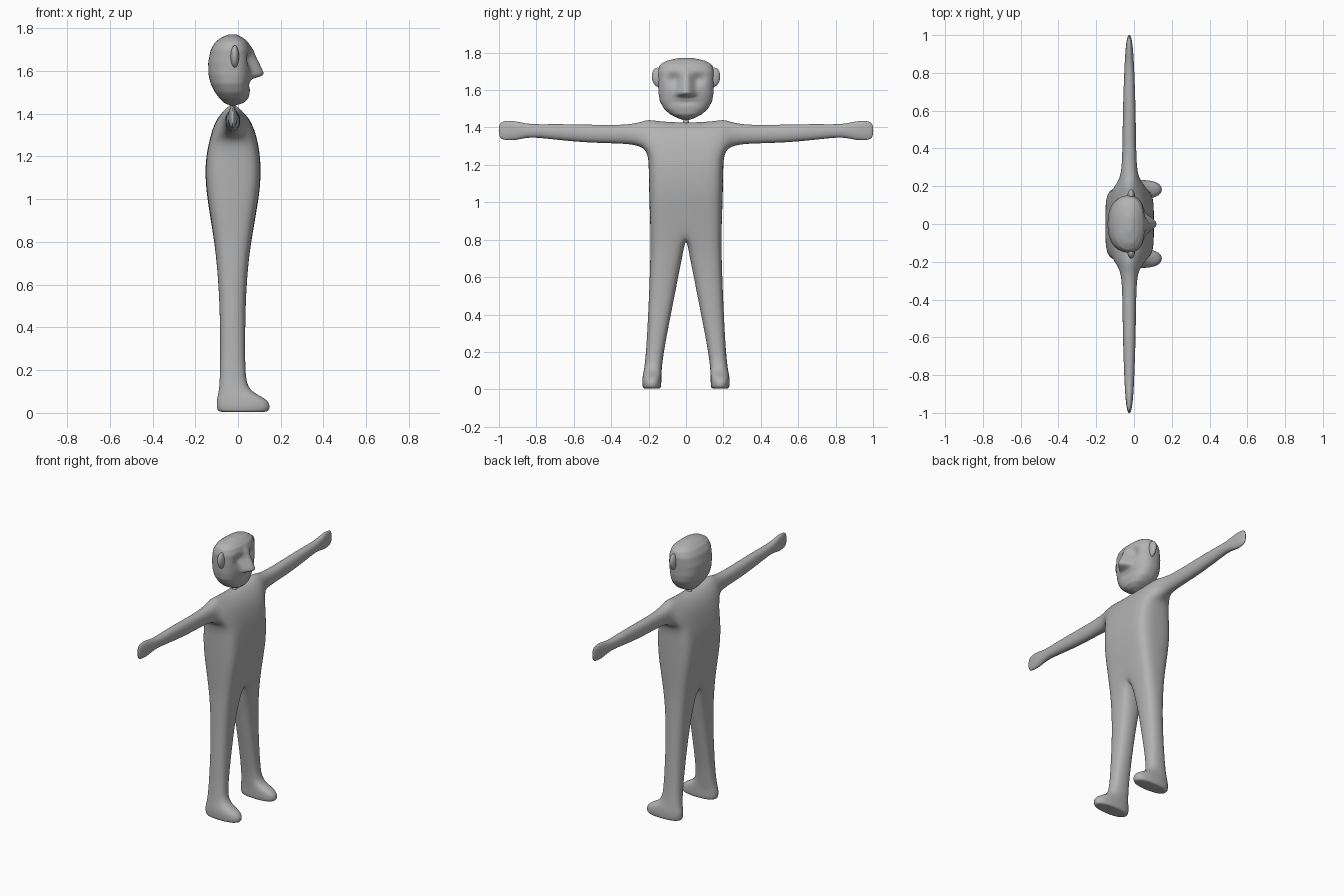
import bpy, bmesh, math

if "Cube" in bpy.data.objects:
    bpy.data.objects.remove(bpy.data.objects["Cube"])

grey = bpy.data.materials.new("clay_grey")
grey.diffuse_color = (0.45, 0.45, 0.45, 1)
grey.use_nodes = True
grey.node_tree.nodes["Principled BSDF"].inputs["Base Color"].default_value = grey.diffuse_color
CX = -0.025  # body axis, slightly behind the centre


def finish(bm, name, levels):
    bmesh.ops.recalc_face_normals(bm, faces=bm.faces)
    me = bpy.data.meshes.new(name)
    bm.to_mesh(me)
    bm.free()
    ob = bpy.data.objects.new(name, me)
    bpy.context.collection.objects.link(ob)
    me.materials.append(grey)
    me.polygons.foreach_set("use_smooth", [True] * len(me.polygons))
    sub = ob.modifiers.new("smooth", 'SUBSURF')
    sub.levels = sub.render_levels = levels
    return ob


def half_ring(bm, z, xb, xf, yi, yo, k):
    """Eight points: inner back, back, outer back, outer, outer front, front, inner front, inner."""
    c, m, g = (xb + xf) / 2, (yi + yo) / 2, 2 / 3 + k / 3
    hx, hy = (xf - xb) / 2 / g, (yo - yi) / 2 / g
    leg = yi > 0
    if not leg:
        m, hy = yo / 2, yo / 2
    ik = k if leg else 1
    pts = [(-ik, -ik), (-1, 0), (-k, k), (0, 1), (k, k), (1, 0), (ik, -ik), (0, -1)]
    return [bm.verts.new((c + a * hx, m + b * hy, z)) for a, b in pts]


# body: half torso and leg as stacked rings, arm lofted from the shoulder, then mirrored
bm = bmesh.new()
torso = [(1.43, -0.052, 0.002, 0, 0.205, 0.9), (1.37, -0.105, 0.060, 0, 0.205, 0.9),
         (1.27, -0.132, 0.090, 0, 0.205, 0.9), (1.17, -0.150, 0.103, 0, 0.202, 0.9),
         (1.05, -0.146, 0.100, 0, 0.200, 0.9), (0.93, -0.128, 0.080, 0, 0.196, 0.9),
         (0.82, -0.112, 0.063, 0, 0.192, 0.9)]
legs = [(0.72, -0.101, 0.050, 0.018, 0.190, 0.85), (0.56, -0.088, 0.037, 0.050, 0.195, 0.8),
        (0.38, -0.083, 0.033, 0.085, 0.203, 0.8), (0.20, -0.083, 0.033, 0.120, 0.213, 0.8),
        (0.10, -0.088, 0.043, 0.131, 0.224, 0.8), (0.065, -0.100, 0.148, 0.132, 0.234, 0.8),
        (0.008, -0.100, 0.150, 0.132, 0.234, 0.8), (0.003, -0.075, 0.12, 0.145, 0.22, 0.8)]
rings = [half_ring(bm, *r) for r in torso + legs]
for v in rings[0][2:5]:
    v.co.z += 0.014
last = len(torso) - 1
for i in range(len(rings) - 1):
    for j in range(8):
        if i < last and j >= 6:          # torso is open at the mirror plane
            continue
        if i < 2 and j in (2, 3):        # shoulder opening for the arm
            continue
        a, b, n = rings[i], rings[i + 1], (j + 1) % 8
        bm.faces.new((a[j], a[n], b[n], b[j]))
bm.faces.new(rings[-1])
t = rings[0]
bm.faces.new((t[0], t[1], t[5], t[6]))
bm.faces.new((t[1], t[2], t[3], t[4], t[5]))
# arm stations: y, bottom z, top z, half depth
A, B, C = rings[2], rings[1], rings[0]
prev = [A[2], A[3], A[4], B[4], C[4], C[3], C[2], B[2]]
arm = [(0.25, 1.305, 1.425, 0.046), (0.34, 1.315, 1.412, 0.037), (0.52, 1.318, 1.415, 0.035),
       (0.70, 1.335, 1.419, 0.031), (0.84, 1.352, 1.415, 0.025), (0.91, 1.330, 1.435, 0.021),
       (0.97, 1.332, 1.437, 0.015), (1.003, 1.345, 1.42, 0.006)]
for y, lo, hi, hx in arm:
    cz, hz = (lo + hi) / 2, (hi - lo) / 2 / 0.92
    hx /= 0.92
    ring = [bm.verts.new((CX + a * hx, y, cz + b * hz)) for a, b in
            [(-.75, -.75), (0, -1), (.75, -.75), (1, 0), (.75, .75), (0, 1), (-.75, .75), (-1, 0)]]
    for j in range(8):
        n = (j + 1) % 8
        bm.faces.new((prev[j], prev[n], ring[n], ring[j]))
    prev = ring
bm.faces.new(prev)
for v in bm.verts:
    if abs(v.co.y) < 1e-4:
        v.co.y = 0
loose = [v for v in bm.verts if not v.link_faces]
bmesh.ops.delete(bm, geom=loose, context='VERTS')
dup = bmesh.ops.duplicate(bm, geom=bm.verts[:] + bm.edges[:] + bm.faces[:])
for v in dup["geom"]:
    if isinstance(v, bmesh.types.BMVert):
        v.co.y *= -1
bmesh.ops.remove_doubles(bm, verts=bm.verts, dist=1e-4)
finish(bm, "body", 3)

# head: profile rows of z, back x, front x, half width
rows = [(1.438, -0.035, -0.015, 0.010), (1.45, -0.065, 0.025, 0.045), (1.47, -0.085, 0.048, 0.085),
        (1.50, -0.108, 0.055, 0.118), (1.54, -0.128, 0.058, 0.140), (1.58, -0.138, 0.063, 0.147),
        (1.64, -0.140, 0.066, 0.150), (1.70, -0.128, 0.062, 0.152), (1.735, -0.107, 0.048, 0.140),
        (1.757, -0.078, 0.022, 0.105), (1.772, -0.040, -0.010, 0.035)]


def row_at(z):
    for p, q in zip(rows, rows[1:]):
        if z <= q[0] + 1e-6:
            f = (z - p[0]) / (q[0] - p[0])
            return [p[i] + f * (q[i] - p[i]) for i in (1, 2, 3)]
    return rows[-1][1:]


def gauss(d, s):
    return math.exp(-(d / s) ** 2)


def relief(y, z):
    """Nose wedge, eye hollows and mouth on the face."""
    y = abs(y)
    d = -0.024 * gauss(y - 0.062, 0.032) * gauss(z - 1.655, 0.032)
    d -= 0.008 * gauss(z - 1.535, 0.012) * gauss(y, 0.06)
    if 1.565 < z < 1.73:
        h = 0.064 * min((1.73 - z) / 0.14, 1) * min((z - 1.56) / 0.018, 1)
        w = 0.022 + 0.034 * (1.73 - z) / 0.15
        d += h * min(1, max(0, 1.35 * (1 - y / w)))
    return d


N, M = 48, 44
z0, z1 = rows[0][0], rows[-1][0]
bm = bmesh.new()
prev = None
for i in range(M + 1):
    z = (z0 + z1) / 2 - (z1 - z0) / 2 * math.cos(math.pi * (0.06 + 0.88 * i / M)) / math.cos(math.pi * 0.06)
    xb, xf, w = row_at(z)
    ring = []
    for j in range(N):
        c, s = math.cos(2 * math.pi * j / N), math.sin(2 * math.pi * j / N)
        x = (xf - CX if c > 0 else CX - xb) * math.copysign(abs(c) ** 0.85, c)
        y = w * math.copysign(abs(s) ** 0.85, s)
        if c > 0:
            x += relief(y, z) * min(1, 2 * c)
        ring.append(bm.verts.new((CX + x, y, z)))
    if prev:
        for j in range(N):
            n = (j + 1) % N
            bm.faces.new((prev[j], prev[n], ring[n], ring[j]))
    else:
        bm.faces.new(ring)
    prev = ring
bm.faces.new(prev)
finish(bm, "head", 1)

# ears
for side, name in ((1, "left_ear"), (-1, "right_ear")):
    bm = bmesh.new()
    bmesh.ops.create_uvsphere(bm, u_segments=20, v_segments=12, radius=1)
    for v in bm.verts:
        x, y, z = v.co
        v.co = (-0.015 + 0.02 * x, side * (0.148 + 0.036 * y), 1.668 + 0.052 * z + 0.006 * y)
    finish(bm, name, 1)

# thin neck joining head and shoulders
bm = bmesh.new()
bmesh.ops.create_cone(bm, cap_ends=True, segments=16, radius1=0.022, radius2=0.014, depth=0.05)
for v in bm.verts:
    v.co.x += CX
    v.co.z += 1.428
finish(bm, "neck", 1)
